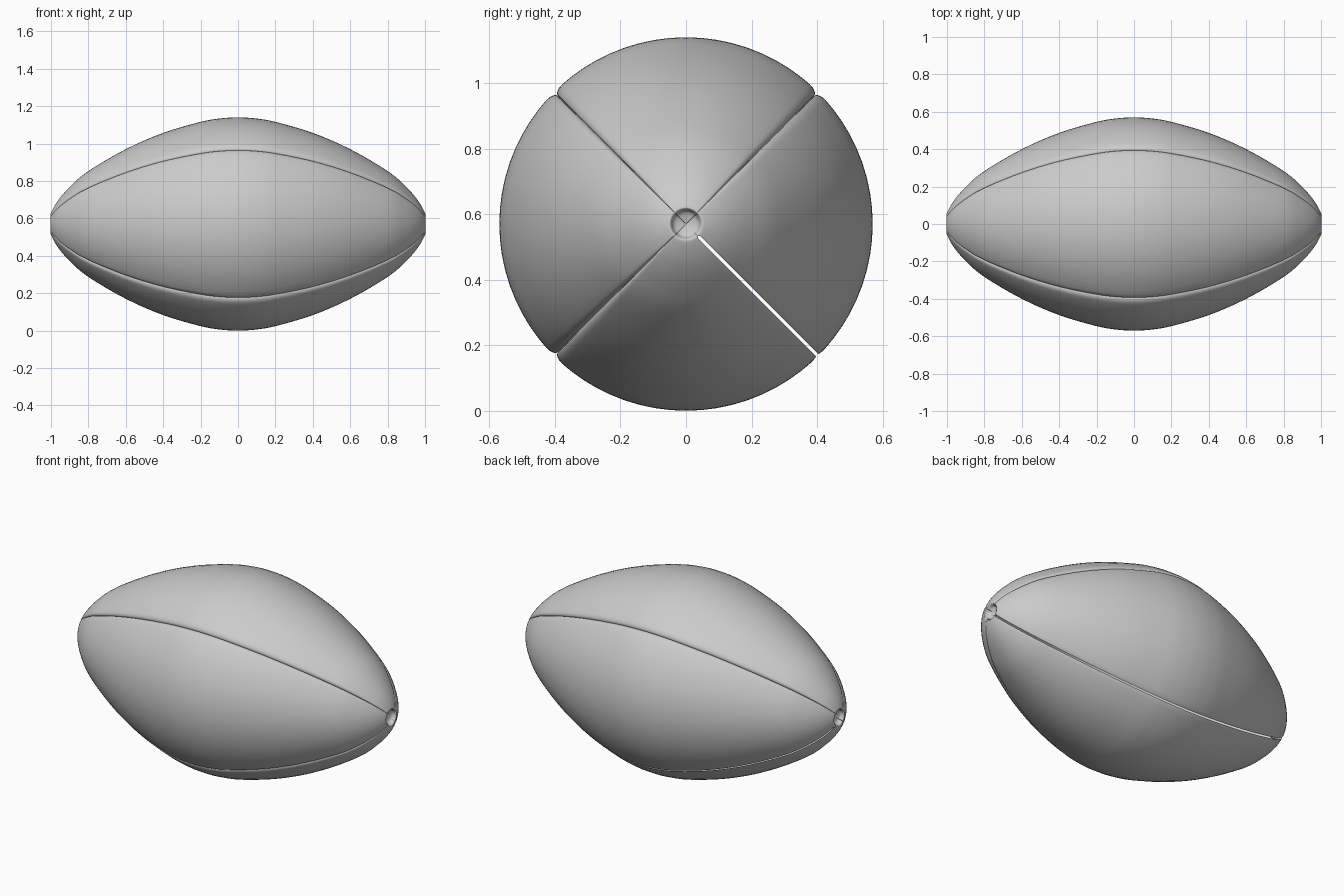
import bpy, bmesh, math

if "Cube" in bpy.data.objects:
    bpy.data.objects.remove(bpy.data.objects["Cube"])

CENTRE_Z = 0.57
# Half profile (x, radius), from the dimple in the tip to the widest point
HALF = [(0.97, 0.0), (0.98, 0.035), (0.998, 0.045), (1.0, 0.058), (0.965, 0.122),
        (0.9, 0.198), (0.8, 0.283), (0.6, 0.4), (0.4, 0.487), (0.2, 0.546), (0.09, 0.565)]
PROFILE = [(-x, r) for x, r in HALF] + [(0.0, 0.57)] + HALF[::-1]


def smooth_path(pts, steps=4):
    """Catmull-Rom curve through the profile points."""
    out = []
    for i in range(len(pts) - 1):
        a, b, c, d = (pts[min(max(i + k, 0), len(pts) - 1)] for k in (-1, 0, 1, 2))
        for s in range(steps):
            t = s / steps
            out.append(tuple(0.5 * (2 * q + (w - p) * t + (2 * p - 5 * q + 4 * w - e) * t * t
                                    + (3 * q - p - 3 * w + e) * t ** 3)
                             for p, q, w, e in zip(a, b, c, d)))
    return out + [pts[-1]]


# Samples across a panel, denser near the rounded seam edges
EDGE = [1.0, 0.995, 0.985, 0.965, 0.945, 0.92]
ACROSS = [-e for e in EDGE] + [-0.85 + 1.7 * i / 16 for i in range(17)] + EDGE[::-1]
PATH = smooth_path(PROFILE)


def panel(name, centre_deg, open_side=0):
    """One quarter panel; open_side (-1 or 1) leaves a narrow open seam there."""
    bm = bmesh.new()
    rows = []
    for x, r in PATH:
        r = max(r, 0.0)
        row = []
        for t in ACROSS:
            ang = math.radians(centre_deg + 45 * t)
            rad = r
            edge = max(0.0, (abs(t) - 0.92) / 0.08)
            if t * open_side > 0:
                if r > 0.055:
                    ang -= open_side * abs(t) ** 8 * math.asin(0.0045 / r)
                rad -= 0.003 * edge ** 3 * min(1, r / 0.2)
            else:
                rad -= 0.017 * (1 - math.sqrt(1 - edge * edge)) * min(1, r / 0.2)
            row.append(bm.verts.new((x, rad * math.cos(ang), CENTRE_Z + rad * math.sin(ang))))
        rows.append(row)
    for a, b in zip(rows, rows[1:]):
        for j in range(len(ACROSS) - 1):
            bm.faces.new((a[j], a[j + 1], b[j + 1], b[j]))
    bmesh.ops.remove_doubles(bm, verts=bm.verts, dist=1e-6)
    mesh = bpy.data.meshes.new(name)
    bm.to_mesh(mesh)
    bm.free()
    mesh.shade_smooth()
    ob = bpy.data.objects.new(name, mesh)
    bpy.context.collection.objects.link(ob)


# Four leather panels around the x axis, with one open seam at the back underside
panel("back_panel", 0, open_side=-1)
panel("top_panel", 90)
panel("front_panel", 180)
panel("bottom_panel", 270, open_side=1)
